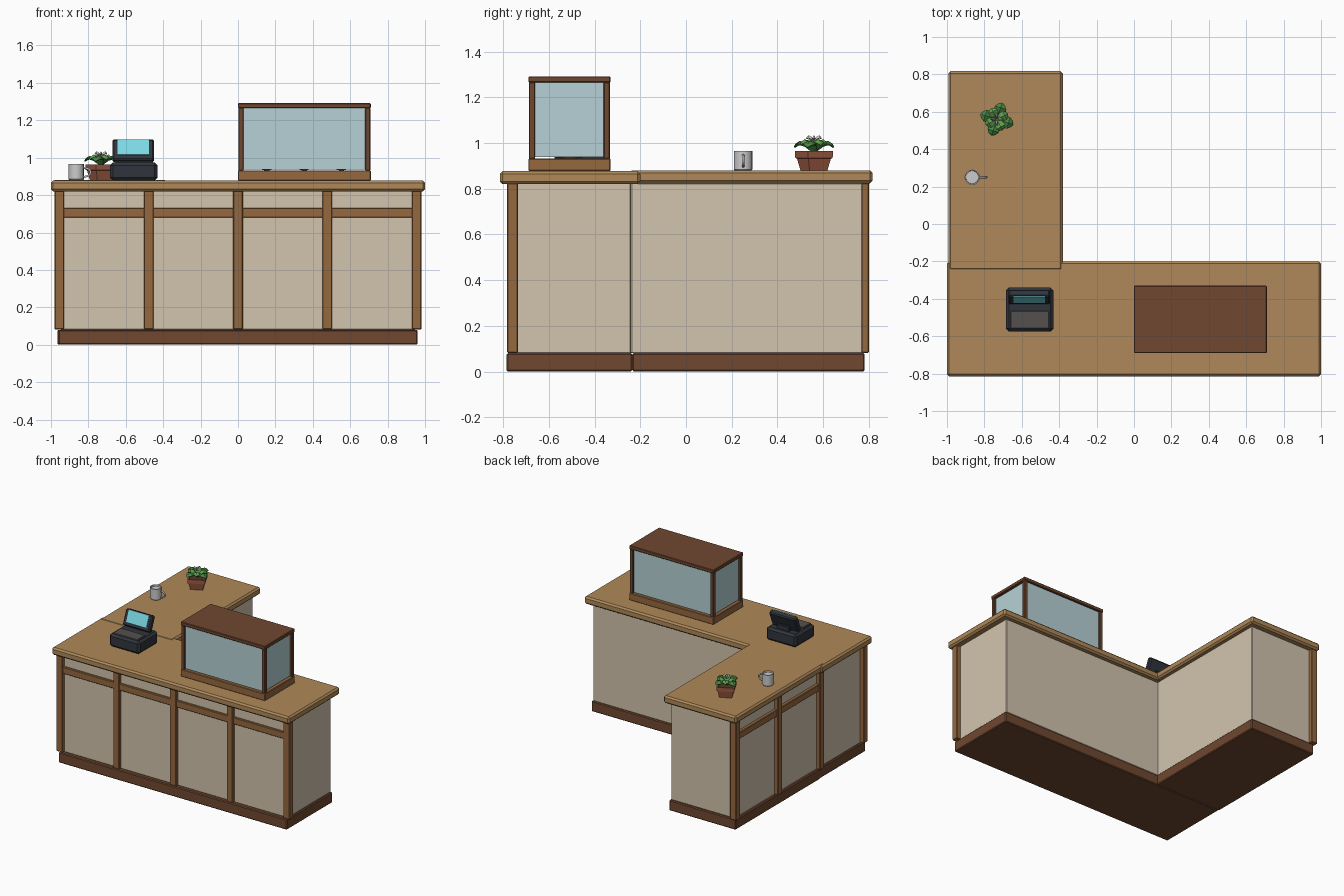
import bpy, bmesh
from math import radians, sin, cos, pi
from mathutils import Matrix, Vector

if "Cube" in bpy.data.objects:
    bpy.data.objects.remove(bpy.data.objects["Cube"])


def mat(name, r, g, b, a=1):
    m = bpy.data.materials.new(name)
    m.diffuse_color = (r, g, b, a)
    m.use_nodes = True
    m.node_tree.nodes["Principled BSDF"].inputs["Base Color"].default_value = m.diffuse_color
    return m


WOOD = mat("oak", 0.43, 0.25, 0.10)
TRIM = mat("trim_wood", 0.30, 0.14, 0.05)
DARK = mat("dark_wood", 0.16, 0.065, 0.03)
PANEL = mat("cream_panel", 0.65, 0.55, 0.42)
GLASS = mat("glass", 0.47, 0.64, 0.67)
BLACK = mat("charcoal", 0.03, 0.035, 0.045)
KEYS = mat("keypad_grey", 0.09, 0.08, 0.08)
CYAN = mat("screen_cyan", 0.2, 0.7, 0.78)
CLAY = mat("terracotta", 0.36, 0.11, 0.06)
SOIL = mat("soil", 0.08, 0.04, 0.02)
GREEN = mat("leaf_green", 0.06, 0.24, 0.05)
LIME = mat("leaf_light", 0.12, 0.36, 0.08)
PALE = mat("pale_bud", 0.65, 0.7, 0.55)
BREAD = mat("bread", 0.4, 0.2, 0.07)
WHITE = mat("mug_white", 0.7, 0.7, 0.68)


def finish(bm, name, m):
    bmesh.ops.recalc_face_normals(bm, faces=bm.faces)
    me = bpy.data.meshes.new(name)
    bm.to_mesh(me)
    bm.free()
    o = bpy.data.objects.new(name, me)
    bpy.context.collection.objects.link(o)
    me.materials.append(m)
    return o


def box(name, x, y, z, m, bevel=0.004, tilt=0):
    """Box from (min, max) ranges, bevelled, tilted about x through its centre."""
    bm = bmesh.new()
    bmesh.ops.create_cube(bm, size=1)
    size = [r[1] - r[0] for r in (x, y, z)]
    bmesh.ops.scale(bm, vec=size, verts=bm.verts)
    if bevel:
        bmesh.ops.bevel(bm, geom=bm.edges[:], offset=bevel, segments=1, affect='EDGES')
    o = finish(bm, name, m)
    o.location = [sum(r) / 2 for r in (x, y, z)]
    o.rotation_euler.x = radians(tilt)
    return o


def lathe(name, profile, sides, m, loc, turn=0):
    """Closed solid of revolution from (radius, z) points."""
    bm = bmesh.new()
    rings = [[bm.verts.new((r * cos(turn + 2 * pi * i / sides),
                            r * sin(turn + 2 * pi * i / sides), z)) for i in range(sides)]
             for r, z in profile]
    for a, b in zip(rings, rings[1:]):
        for i in range(sides):
            j = (i + 1) % sides
            bm.faces.new((a[i], a[j], b[j], b[i]))
    bm.faces.new(rings[0])
    bm.faces.new(rings[-1])
    o = finish(bm, name, m)
    o.location = loc
    return o


# Main counter facing the front
box("main_plinth", (-.96, .96), (-.785, -.235), (0, .08), DARK, .006)
box("main_body", (-.95, .95), (-.76, -.24), (.08, .825), PANEL)
box("main_worktop", (-1, 1), (-.815, -.2), (.82, .877), WOOD, .012)
for i in range(5):
    x = (i - 2) * .4775
    box(f"front_post_{i}", (x - .026, x + .026), (-.783, -.735), (.082, .825), TRIM)
box("front_rail", (-.95, .95), (-.776, -.745), (.68, .732), TRIM)

# Return counter along the left side
box("return_plinth", (-.965, -.405), (-.235, .782), (0, .08), DARK, .006)
box("return_body", (-.95, -.415), (-.24, .772), (.08, .825), PANEL)
box("return_worktop", (-.992, -.38), (-.25, .817), (.823, .88), WOOD, .012)
for i in range(3):
    y = -.235 + i * .505
    box(f"return_post_{i}", (-.982, -.93), (y - .026, y + .026), (.082, .825), TRIM)
box("return_rail", (-.974, -.94), (-.235, .775), (.68, .732), TRIM)

# Glass display case
CX, CY = (0, .71), (-.69, -.33)
box("case_base", CX, CY, (.877, .932), TRIM)
box("case_glass", (.02, .69), (-.675, -.345), (.938, 1.266), GLASS, 0)
box("case_lid", CX, CY, (1.265, 1.292), DARK)
for i, x in enumerate((.002, .68)):
    for j, y in enumerate((-.688, -.36)):
        box(f"case_post_{i}{j}", (x, x + .028), (y, y + .028), (.93, 1.267), DARK)
for i, x in enumerate((.155, .355, .555)):
    bm = bmesh.new()
    bmesh.ops.create_icosphere(bm, subdivisions=2, radius=1)
    bmesh.ops.scale(bm, vec=(.05, .1, .032), verts=bm.verts)
    finish(bm, f"loaf_{i}", BREAD).location = (x, -.51, .962)

# Cash register with tilted screen
box("register_base", (-.685, -.43), (-.575, -.34), (.877, .975), BLACK, .016)
box("register_keypad", (-.66, -.455), (-.56, -.465), (.965, .982), KEYS, .003)
box("register_neck", (-.61, -.505), (-.405, -.365), (.965, 1.01), BLACK, .004)
screen_y, screen_z, lean = -.39, 1.037, -22
box("register_screen", (-.672, -.448), (screen_y - .02, screen_y + .02),
    (screen_z - .06, screen_z + .06), BLACK, .008, lean)
off = Matrix.Rotation(radians(lean), 3, 'X') @ Vector((0, -.02, .012))
cy, cz = screen_y + off.y, screen_z + off.z
box("register_display", (-.645, -.475), (cy - .003, cy + .003),
    (cz - .044, cz + .044), CYAN, 0, lean)

# Mug with hollow inside and a bent handle
mug = lathe("mug", [(.036, 0), (.041, .005), (.041, .086), (.035, .086), (.034, .075)],
            16, WHITE, (-.865, .25, .88))
curve = bpy.data.curves.new("mug_handle", 'CURVE')
curve.dimensions = '3D'
curve.bevel_depth = .006
curve.bevel_resolution = 1
path = curve.splines.new('POLY')
path.points.add(8)
for i, p in enumerate(path.points):
    a = -pi / 2 + pi * i / 8
    p.co = (-.83 + .042 * cos(a), .25, .922 + .025 * sin(a), 1)
handle = bpy.data.objects.new("mug_handle", curve)
curve.materials.append(WHITE)
bpy.context.collection.objects.link(handle)
for o in (mug,):
    bpy.context.view_layer.objects.active = o
    o.select_set(True)
    bpy.ops.object.shade_smooth_by_angle(angle=radians(35))
    o.select_set(False)

# Square tapered flower pot, slightly turned
POT = Vector((-.733, .56, .88))
TURN = radians(-18)
lathe("plant_pot", [(.062, 0), (.078, .052), (.086, .054), (.088, .084), (.074, .084), (.072, .074)],
      4, CLAY, POT, TURN)
lathe("pot_soil", [(.072, .068), (.072, .078)], 4, SOIL, POT, TURN)


def leaf(name, angle, length, width, z0, rise, m):
    """Folded leaf: rows of left edge, midrib, right edge arching outwards."""
    bm = bmesh.new()
    rows = []
    for t, w, h in ((0, .25, 0), (.35, .85, .75), (.7, 1, 1), (.9, .6, .75), (1, .08, .4)):
        rows.append([bm.verts.new((t * length, s * w * width, z0 + h * rise - abs(s) * .012 * w))
                     for s in (-1, 0, 1)])
    for a, b in zip(rows, rows[1:]):
        for k in (0, 1):
            bm.faces.new((a[k], a[k + 1], b[k + 1], b[k]))
    o = finish(bm, name, m)
    o.location = POT
    o.rotation_euler.z = angle
    mod = o.modifiers.new("thickness", 'SOLIDIFY')
    mod.thickness = .006


# Foliage in three tiers
for i in range(4):
    a = TURN + i * pi / 2
    leaf(f"outer_leaf_{i}", a, .092, .032, .085, .045, GREEN)
    leaf(f"inner_leaf_{i}", a + pi / 4, .066, .026, .095, .042, LIME)
    leaf(f"bud_leaf_{i}", a + .3, .034, .007, .13, .024, PALE)
